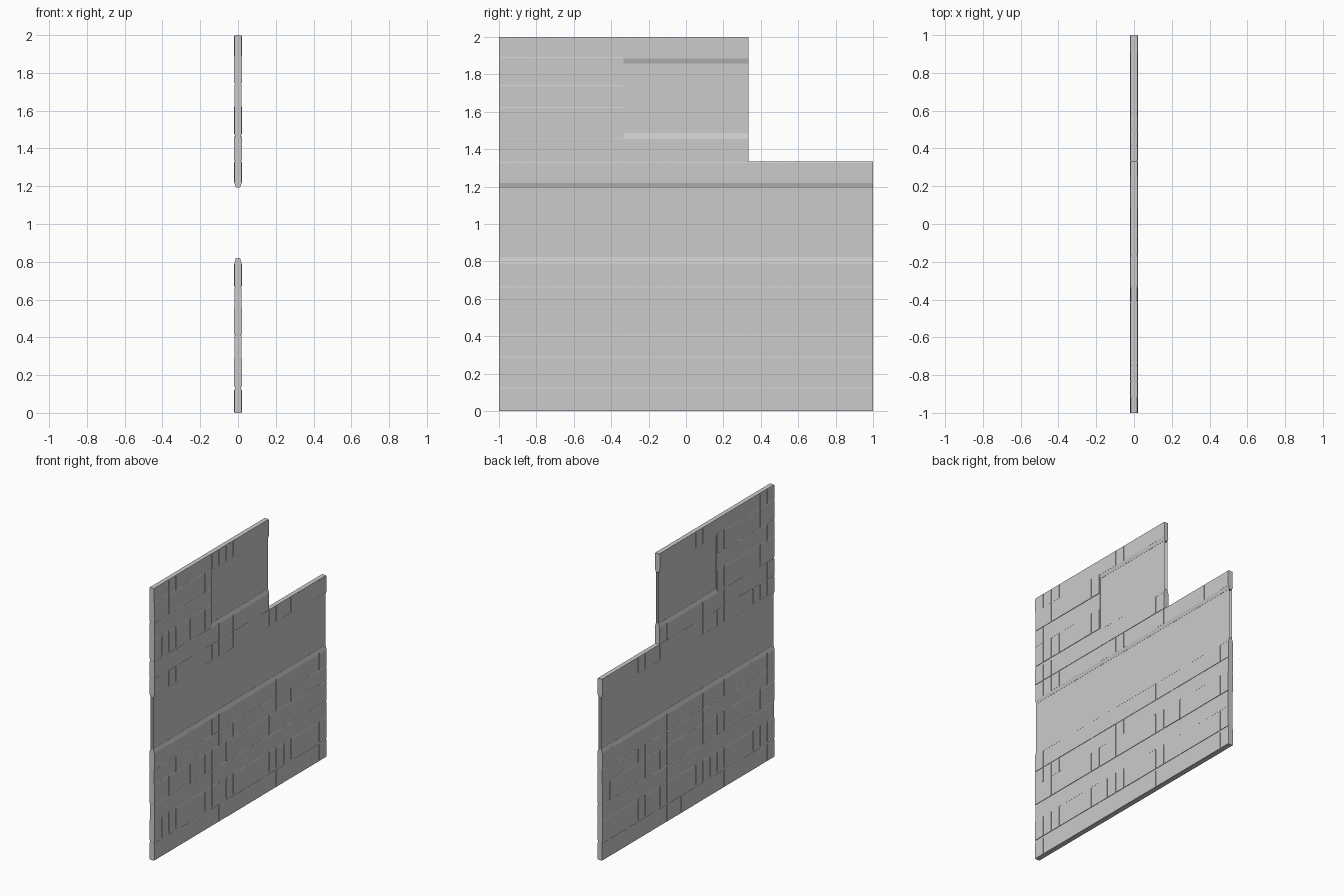
import bpy, bmesh, random

random.seed(4)
cube = bpy.data.objects.get("Cube")
if cube:
    bpy.data.objects.remove(cube)

grey = bpy.data.materials.new("wall grey")
grey.use_nodes = True
colour = (0.6, 0.6, 0.6, 1)
grey.diffuse_color = colour
grey.node_tree.nodes["Principled BSDF"].inputs["Base Color"].default_value = colour

TILE = 2 / 3      # the wall is a grid of square modules
CORE = 0.0165     # half thickness behind the blocks
FACE = 0.0195     # half thickness at the block faces
PANE = 0.011      # half distance between the two window sheets
SILL = 0.127      # height of the block course below a window
LINTEL = 0.552    # start of the block course above a window
LIP = 0.026       # height of the sloped window edge
GAP = 0.0025      # half width of a joint


def finish(name, bm):
    bmesh.ops.recalc_face_normals(bm, faces=bm.faces)
    mesh = bpy.data.meshes.new(name)
    bm.to_mesh(mesh)
    bm.free()
    mesh.materials.append(grey)
    obj = bpy.data.objects.new(name, mesh)
    bpy.context.collection.objects.link(obj)
    return obj


def prism(bm, y0, y1, z0, z1, low, high):
    """Block with its own half thickness at the bottom and at the top."""
    ends = []
    for y in (y0, y1):
        ends.append([bm.verts.new(p) for p in
                     ((-low, y, z0), (low, y, z0), (high, y, z1), (-high, y, z1))])
    a, b = ends
    bm.faces.new(a)
    bm.faces.new(b[::-1])
    for i in range(4):
        j = (i + 1) % 4
        bm.faces.new((a[i], b[i], b[j], a[j]))


def course(bm, y, z0, z1, joints, depth):
    """Row of blocks across one module; joints lists the open gaps in twelfths."""
    marks = [0, 1, 2, 3, 5, 7, 8, 8]
    marks = sorted(set(marks))
    for a, b in zip(marks, marks[1:]):
        left = y + a * TILE / 8 + (GAP if a in joints else 0)
        right = y + b * TILE / 8 - (GAP if b in joints else 0)
        d = depth + random.uniform(-0.0004, 0.0006)
        prism(bm, left, right, z0, z1 - 0.005, d, d)
        prism(bm, left, right, z1 - 0.005, z1, d, d - 0.0015)


def solid_module(bm, y, z):
    course(bm, y, z + 0.002, z + 0.125, (1, 7), FACE)
    course(bm, y, z + 0.141, z + 0.291, (0, 1, 2, 3, 7, 8), FACE + 0.0005)
    course(bm, y, z + 0.291, z + 0.409, (0, 8), FACE - 0.001)
    course(bm, y, z + 0.414, z + 0.56, (0, 2, 7, 8), FACE + 0.0005)
    course(bm, y, z + 0.56, z + 0.665, (1, 2, 3), FACE - 0.001)


def window_module(bm, y, z):
    course(bm, y, z + 0.002, z + SILL, (1, 7), FACE)
    prism(bm, y, y + TILE, z + SILL, z + SILL + LIP, FACE - 0.001, PANE)
    prism(bm, y, y + TILE, z + LINTEL - LIP, z + LINTEL, PANE, FACE)
    course(bm, y, z + LINTEL, z + 0.665, (0, 1, 2, 3, 8), FACE)


def window_sheets(name, y0, y1, z):
    """Two parallel sheets, open at the ends."""
    bm = bmesh.new()
    z0, z1 = z + SILL + LIP - 0.004, z + LINTEL - LIP + 0.004
    for x in (-PANE + 0.001, PANE - 0.001):
        bm.faces.new([bm.verts.new(p) for p in
                      ((x, y0, z0), (x, y1, z0), (x, y1, z1), (x, y0, z1))])
    obj = finish(name, bm)
    # Sheets face outward
    for poly in obj.data.polygons:
        if poly.normal.x * obj.data.vertices[poly.vertices[0]].co.x < 0:
            poly.flip()


columns = [-1, -1 + TILE, -1 + 2 * TILE]

# Lower storey: three solid modules
lower = bmesh.new()
for y in columns:
    solid_module(lower, y, 0)
finish("lower_blocks", lower)

# Middle storey: window band across the full length
middle = bmesh.new()
for y in columns:
    window_module(middle, y, TILE)
finish("middle_window_surround", middle)
window_sheets("middle_window", -1, 1, TILE)

# Upper storey: one solid module, one window module, one left open
upper = bmesh.new()
solid_module(upper, columns[0], 2 * TILE)
finish("upper_blocks", upper)
upper = bmesh.new()
window_module(upper, columns[1], 2 * TILE)
finish("upper_window_surround", upper)
window_sheets("upper_window", columns[1], columns[2], 2 * TILE)

# Backing behind the joints
core = bmesh.new()
step = columns[2]
for y0, y1, z0, z1 in ((-1, 1, 0, TILE + SILL),
                       (-1, 1, TILE + LINTEL, 2 * TILE),
                       (-1, step, 2 * TILE, 2 * TILE + SILL),
                       (-1, columns[1], 2 * TILE + SILL, 2),
                       (columns[1], step, 2 * TILE + LINTEL, 2)):
    prism(core, y0, y1, z0, z1, CORE, CORE)
finish("wall_core", core)
